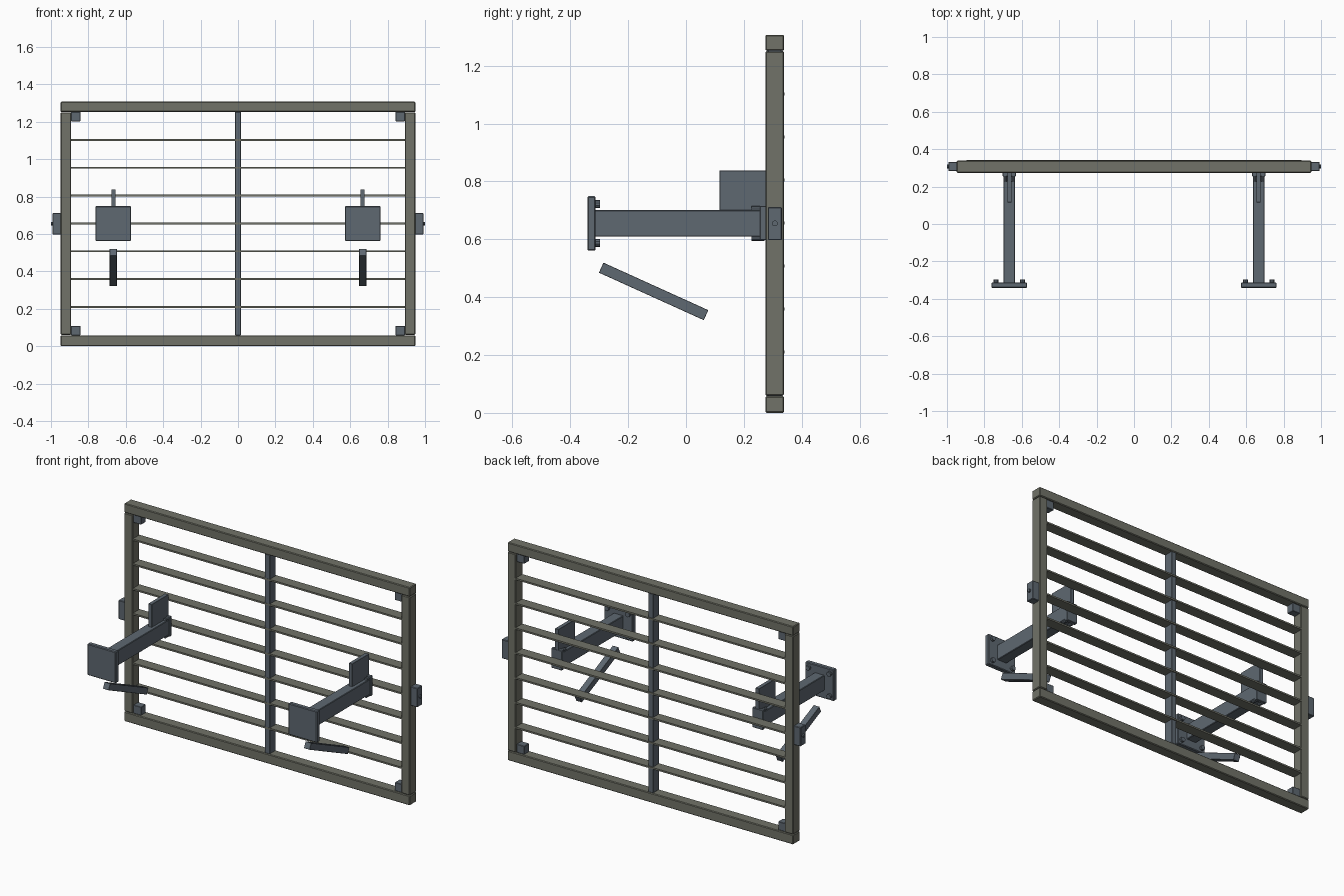
import bpy, math

if "Cube" in bpy.data.objects:
    bpy.data.objects.remove(bpy.data.objects["Cube"])

def material(name, rgb):
    m = bpy.data.materials.new(name)
    m.diffuse_color = (*rgb, 1)
    m.use_nodes = True
    m.node_tree.nodes["Principled BSDF"].inputs["Base Color"].default_value = m.diffuse_color
    return m

OLIVE = material("olive grey paint", (0.165, 0.170, 0.138))
STEEL = material("blue grey steel", (0.112, 0.138, 0.165))

def finish(ob, name, mat, bevel):
    ob.name = name
    ob.data.materials.append(mat)
    if bevel:
        b = ob.modifiers.new("soft_edge", 'BEVEL')
        b.width, b.segments = bevel, 1
    return ob

def box(name, x, y, z, mat, bevel=0.0, tilt=0.0):
    """Box from (min, max) ranges, optionally tilted about x."""
    r = (x, y, z)
    bpy.ops.mesh.primitive_cube_add(size=1, location=[(a + b) / 2 for a, b in r], rotation=(tilt, 0, 0))
    ob = bpy.context.object
    for v in ob.data.vertices:
        for i in range(3):
            v.co[i] *= abs(r[i][1] - r[i][0])
    return finish(ob, name, mat, bevel)

def bolt(name, loc, radius, length, axis):
    rot = (math.pi / 2, 0, 0) if axis == 'y' else (0, math.pi / 2, 0)
    bpy.ops.mesh.primitive_cylinder_add(vertices=10, radius=radius, depth=length, location=loc, rotation=rot)
    return finish(bpy.context.object, name, STEEL, 0)

FY = (0.274, 0.339)

# Outer frame
box("top_rail", (-0.948, 0.948), FY, (1.252, 1.307), OLIVE, 0.004)
box("bottom_rail", (-0.948, 0.948), FY, (0.0, 0.058), OLIVE, 0.004)

# Centre mullion and slats
box("centre_mullion", (-0.016, 0.016), (0.278, 0.335), (0.058, 1.252), STEEL, 0.002)
for i in range(7):
    z = 0.21 + i * 0.1487
    box(f"slat_{i + 1}", (-0.895, 0.895), (0.277, 0.341), (z - 0.005, z + 0.005), OLIVE)

for s, side in ((-1, "left"), (1, "right")):
    def X(a, b):
        return (s * a, s * b)

    box(f"{side}_stile", X(0.892, 0.948), FY, (0.060, 1.250), OLIVE, 0.004)

    # Corner blocks
    for z, where in ((0.058, "bottom"), (1.202, "top")):
        box(f"{side}_{where}_corner_block", X(0.842, 0.893), (0.284, 0.330), (z, z + 0.05), STEEL, 0.002)

    # Side pivot bracket
    box(f"{side}_pivot_bracket", X(0.946, 0.992), (0.283, 0.332), (0.597, 0.711), STEEL, 0.003)
    bolt(f"{side}_pivot_bolt", (s * 0.99, 0.307, 0.655), 0.010, 0.02, 'x')

    # Arm with wall plate and end plate
    cx = 0.667
    box(f"{side}_arm", X(cx - 0.032, cx + 0.032), (-0.32, 0.274), (0.609, 0.701), STEEL, 0.003)
    box(f"{side}_wall_plate", X(cx - 0.095, cx + 0.095), (-0.341, -0.312), (0.561, 0.749), STEEL, 0.004)
    box(f"{side}_end_plate", X(cx - 0.035, cx + 0.035), (0.255, 0.276), (0.597, 0.715), STEEL, 0.002)
    for dx in (-1, 1):
        for dz in (-1, 1):
            bolt(f"{side}_wall_bolt", (s * (cx + dx * 0.07), -0.306, 0.655 + dz * 0.067), 0.014, 0.018, 'y')
            bolt(f"{side}_end_bolt", (s * (cx + dx * 0.022), 0.249, 0.655 + dz * 0.050), 0.010, 0.044, 'y')

    # Upright gusset plate above the arm
    box(f"{side}_gusset", X(cx - 0.013, cx + 0.010), (0.116, 0.275), (0.699, 0.838), STEEL, 0.001)

    # Loose diagonal brace below the arm
    box(f"{side}_brace", X(cx - 0.019, cx + 0.019), (-0.112 - 0.199, -0.112 + 0.199), (0.401, 0.439),
        STEEL, 0.001, tilt=-math.atan2(0.164, 0.362))
